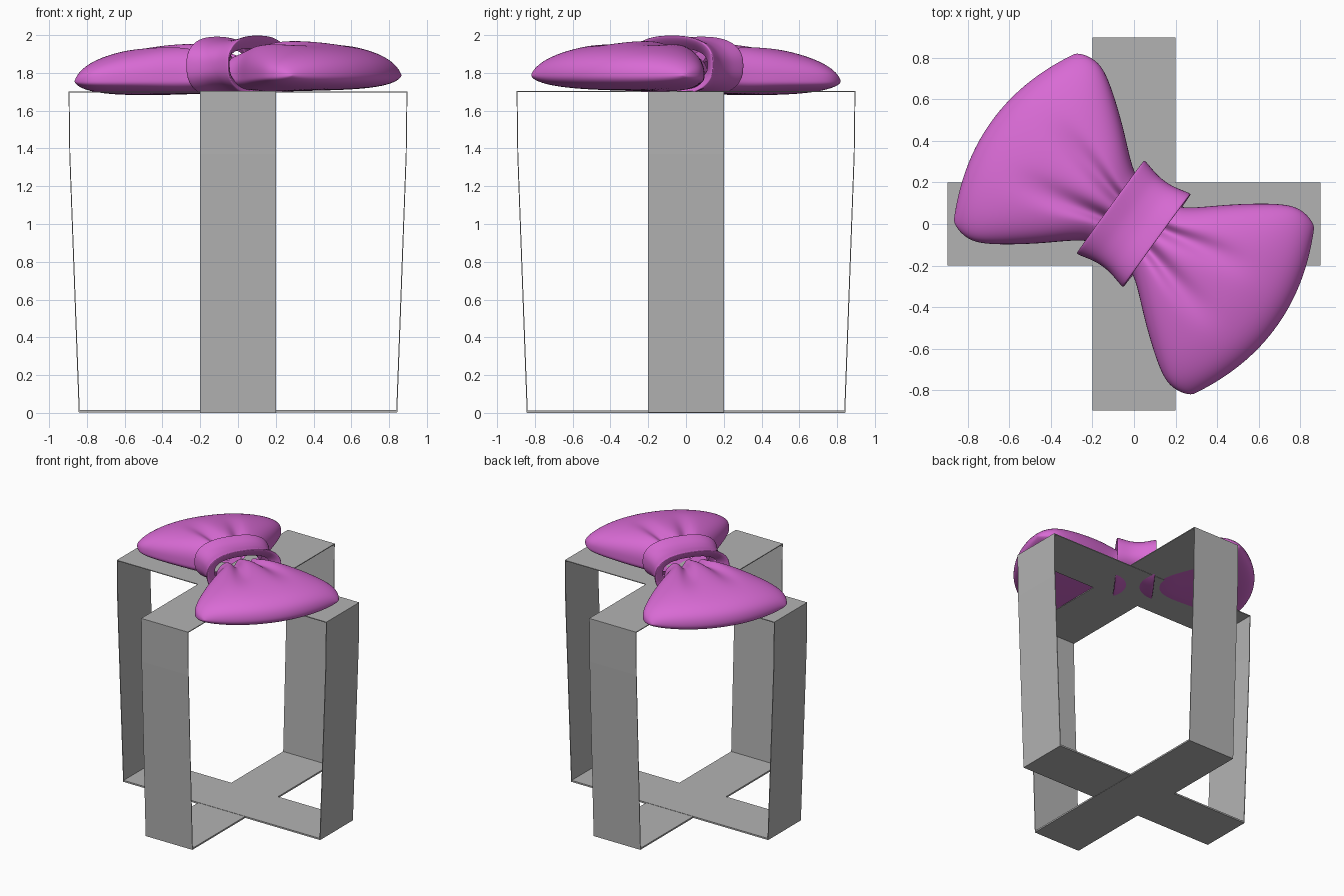
import bpy, bmesh, math
from mathutils import Matrix

if "Cube" in bpy.data.objects:
    bpy.data.objects.remove(bpy.data.objects["Cube"])


def material(name, col):
    m = bpy.data.materials.new(name)
    m.diffuse_color = (*col, 1)
    m.use_nodes = True
    m.node_tree.nodes["Principled BSDF"].inputs["Base Color"].default_value = m.diffuse_color
    return m


GREY = material("ribbon grey", (0.45, 0.45, 0.45))
PINK = material("bow orchid", (0.69, 0.145, 0.66))


def finish(bm, name, mat, smooth):
    bmesh.ops.remove_doubles(bm, verts=bm.verts, dist=0.0005)
    bmesh.ops.recalc_face_normals(bm, faces=bm.faces)
    me = bpy.data.meshes.new(name)
    bm.to_mesh(me)
    bm.free()
    me.materials.append(mat)
    for p in me.polygons:
        p.use_smooth = smooth
    ob = bpy.data.objects.new(name, me)
    bpy.context.collection.objects.link(ob)
    return ob


def loft(rings, close_rows=False):
    """Skin a list of closed rings of points."""
    bm = bmesh.new()
    rows = [[bm.verts.new(p) for p in r] for r in rings]
    n = len(rows[0])
    count = len(rows) if close_rows else len(rows) - 1
    for i in range(count):
        a, b = rows[i], rows[(i + 1) % len(rows)]
        for j in range(n):
            k = (j + 1) % n
            bm.faces.new((a[j], a[k], b[k], b[j]))
    return bm


def spow(x, p):
    return math.copysign(abs(x) ** p, x)


# Flat ribbon bands: thin closed loops around an absent box
def band(name, angle, lift):
    half = [(0.843, lift), (0.893, 1.37), (0.897, 1.704 - lift)]
    outer = half + [(-x, z) for x, z in reversed(half)]
    inner = [(x - math.copysign(0.005, x), z + (0.012 if z < 0.5 else -0.006 if z > 1.5 else 0))
             for x, z in outer]
    rings = [[(x, -0.2, z) for x, z in outer], [(x, 0.2, z) for x, z in outer],
             [(x, 0.2, z) for x, z in inner], [(x, -0.2, z) for x, z in inner]]
    bm = loft(rings, True)
    bm.transform(Matrix.Rotation(angle, 4, 'Z'))
    finish(bm, name, GREY, False)


band("ribbon_side_to_side", 0, 0.002)
band("ribbon_front_to_back", math.pi / 2, 0)

# Bow placement: turned on the lid, tilted a little
PLACE = (Matrix.Translation((0, 0, 1.77)) @ Matrix.Rotation(math.radians(-36), 4, 'Z')
         @ Matrix.Rotation(math.radians(-1.3), 4, 'Y'))

# Bow loops: along, half width, height above and below the seam
STATIONS = [(0.05, 0.18, 0.13, 0.06), (0.12, 0.19, 0.155, 0.065), (0.17, 0.225, 0.175, 0.07),
            (0.23, 0.28, 0.19, 0.075), (0.30, 0.345, 0.195, 0.075), (0.40, 0.425, 0.19, 0.075),
            (0.50, 0.49, 0.175, 0.075), (0.58, 0.525, 0.15, 0.072), (0.64, 0.527, 0.12, 0.062),
            (0.68, 0.515, 0.078, 0.045), (0.695, 0.50, 0.035, 0.022), (0.698, 0.49, 0.0, 0.0)]


def bow_loop(name, turn):
    rings = []
    for u, w, up, down in STATIONS:
        ring = []
        for j in range(64):
            t = 2 * math.pi * j / 64
            v = w * spow(math.cos(t), 0.85)
            s = spow(math.sin(t), 0.75)
            z = s * (up if s > 0 else down)
            if s > 0:  # gathered creases fanning out from the knot
                q = v / w
                fade = max(0, 1 - (u / 0.52) ** 2)
                crease = sum(math.exp(-((q - c) / 0.13) ** 2) for c in (-0.3, 0.3))
                z -= 0.065 * fade * crease * s
            bulge = 0.145 * (u / 0.69) ** 2 * (1 - (v / 0.52) ** 2)
            ring.append((u + bulge, v, z))
        rings.append(ring)
    bm = loft(rings)
    bm.transform(PLACE @ Matrix.Rotation(turn, 4, 'Z'))
    ob = finish(bm, name, PINK, True)
    sub = ob.modifiers.new("smooth", 'SUBSURF')
    sub.levels = sub.render_levels = 2


bow_loop("bow_loop_right", 0)
bow_loop("bow_loop_left", math.pi)

# Knot: saddle-shaped wrap with flared rims
side = [(0.085, -0.06), (0.125, -0.02), (0.14, 0.008), (0.137, 0.016), (0.12, 0.013),
        (0.07, 0.0), (0.03, -0.008)]
profile = side + [(-u, o) for u, o in reversed(side)]
rings = []
for u, o in profile:
    ring = []
    for j in range(48):
        t = 2 * math.pi * j / 48
        ring.append((u, (0.262 + o) * spow(math.cos(t), 0.8),
                     0.067 + (0.145 + o * 0.9) * spow(math.sin(t), 0.8)))
    rings.append(ring)
bm = loft(rings)
bm.transform(PLACE)
knot = finish(bm, "bow_knot", PINK, True)
sub = knot.modifiers.new("smooth", 'SUBSURF')
sub.levels = sub.render_levels = 2
